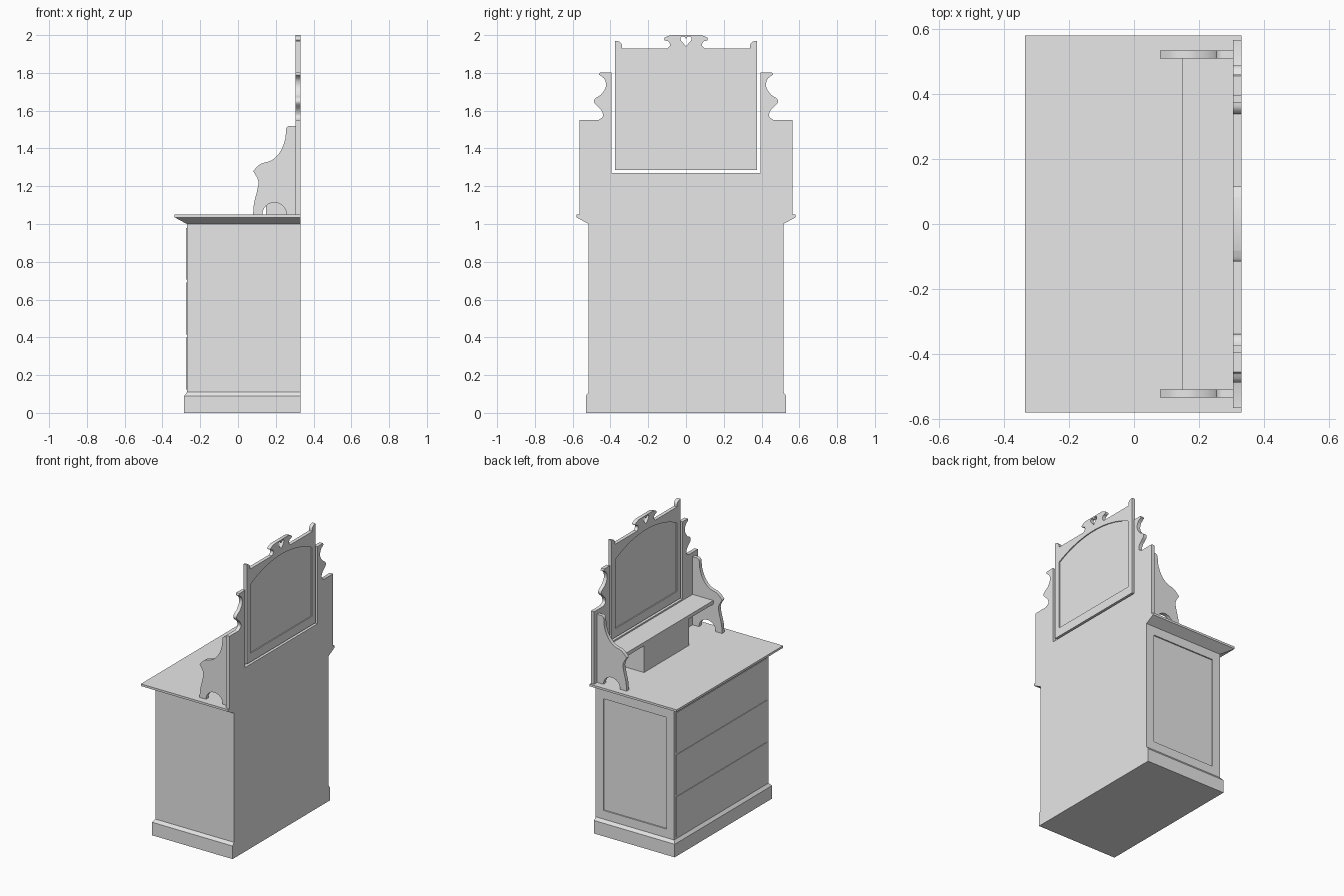
import bpy
import bmesh
import math
from mathutils import Matrix, Vector

cube = bpy.data.objects.get("Cube")
if cube:
    bpy.data.objects.remove(cube, do_unlink=True)

GREY = (0.8, 0.8, 0.8, 1)
paint = bpy.data.materials.new("plain_grey")
paint.use_nodes = True
paint.diffuse_color = GREY
paint.node_tree.nodes["Principled BSDF"].inputs["Base Color"].default_value = GREY

BACK = 0.33          # rear plane of the whole piece
PANEL = 0.305        # front plane of the upright boards


def finish(name, bm, smooth=False):
    bmesh.ops.recalc_face_normals(bm, faces=bm.faces)
    mesh = bpy.data.meshes.new(name)
    bm.to_mesh(mesh)
    bm.free()
    mesh.materials.append(paint)
    obj = bpy.data.objects.new(name, mesh)
    bpy.context.collection.objects.link(obj)
    if smooth:
        bpy.ops.object.select_all(action="DESELECT")
        obj.select_set(True)
        bpy.context.view_layer.objects.active = obj
        bpy.ops.object.shade_smooth_by_angle(angle=math.radians(35))
    return obj


def tiers(name, levels):
    """Stacked rectangles (height, front x, half width), flush at the back."""
    bm = bmesh.new()
    rings = [[bm.verts.new(p) for p in ((f, -w, z), (BACK, -w, z), (BACK, w, z), (f, w, z))]
             for z, f, w in levels]
    for low, high in zip(rings, rings[1:]):
        for i in range(4):
            j = (i + 1) % 4
            bm.faces.new((low[i], low[j], high[j], high[i]))
    bm.faces.new(rings[0][::-1])
    bm.faces.new(rings[-1])
    return bm


def box(name, x, y, z):
    bm = bmesh.new()
    bmesh.ops.create_cube(bm, size=1)
    for v in bm.verts:
        v.co = [lo + (c + 0.5) * (hi - lo) for c, (lo, hi) in zip(v.co, (x, y, z))]
    return finish(name, bm)


def flow(points, steps=4):
    """Catmull-Rom curve through the points."""
    p = [Vector(q) for q in points]
    p = [p[0]] + p + [p[-1]]
    out = []
    for a, b, c, d in zip(p, p[1:], p[2:], p[3:]):
        for k in range(steps):
            t = k / steps
            out.append(0.5 * (2 * b + (c - a) * t + (2 * a - 5 * b + 4 * c - d) * t ** 2
                              + (3 * b - a - 3 * c + d) * t ** 3))
    return [tuple(q) for q in out] + [points[-1]]


def mirrored(half):
    """Close a right-hand outline with its left-hand reflection."""
    return half + [(-a, b) for a, b in reversed(half) if abs(a) > 1e-5]


def plate(name, loops, axis, lo, hi):
    """Sawn board: outline plus holes, thickened along x or y."""
    curve = bpy.data.curves.new(name, "CURVE")
    curve.dimensions = "2D"
    curve.fill_mode = "BOTH"
    curve.extrude = (hi - lo) / 2
    for loop in loops:
        spline = curve.splines.new("POLY")
        spline.points.add(len(loop) - 1)
        for point, (a, b) in zip(spline.points, loop):
            point.co = (a, b, 0, 1)
        spline.use_cyclic_u = True
    temp = bpy.data.objects.new(name + "_outline", curve)
    bpy.context.collection.objects.link(temp)
    graph = bpy.context.evaluated_depsgraph_get()
    mesh = bpy.data.meshes.new_from_object(temp.evaluated_get(graph))
    bm = bmesh.new()
    bm.from_mesh(mesh)
    bpy.data.objects.remove(temp, do_unlink=True)
    bpy.data.meshes.remove(mesh)
    mid = (lo + hi) / 2
    if axis == "x":
        place = Matrix(((0, 0, 1, mid), (1, 0, 0, 0), (0, 1, 0, 0), (0, 0, 0, 1)))
    else:
        place = Matrix(((1, 0, 0, 0), (0, 0, -1, mid), (0, 1, 0, 0), (0, 0, 0, 1)))
    bm.transform(place)
    bmesh.ops.remove_doubles(bm, verts=bm.verts, dist=1e-5)
    return finish(name, bm, True)


# Plinth and worktop
finish("plinth", tiers("plinth", [(0, -0.285, 0.53), (0.09, -0.285, 0.53), (0.11, -0.27, 0.515)]))
finish("worktop", tiers("worktop", [(1.0, -0.27, 0.515), (1.035, -0.335, 0.58), (1.05, -0.335, 0.58)]))

# Cabinet with a sunken panel in one end
bm = tiers("cabinet", [(0.11, -0.27, 0.515), (1.0, -0.27, 0.515)])
bmesh.ops.recalc_face_normals(bm, faces=bm.faces)
end = [f for f in bm.faces if f.normal.y > 0.9]
bmesh.ops.inset_region(bm, faces=end, thickness=0.085)
bmesh.ops.inset_region(bm, faces=end, thickness=0.0005, depth=-0.008)
finish("cabinet", bm)

# Three drawer fronts
for i in range(3):
    z = 0.125 + i * 0.29
    box("drawer_front_%d" % (i + 1), (-0.274, -0.26), (-0.495, 0.495), (z, z + 0.275))

# Back board with scrolled posts around the mirror opening
scroll = flow([(0.465, 1.55), (0.44, 1.57), (0.45, 1.605), (0.485, 1.64), (0.48, 1.665),
               (0.45, 1.685), (0.425, 1.725), (0.43, 1.765), (0.46, 1.79)])
half_back = [(0.565, 1.05), (0.565, 1.55)] + scroll + [(0.455, 1.803), (0.395, 1.803), (0.395, 1.27)]
plate("back_board", [mirrored(half_back)], "x", PANEL, BACK)

# Mirror frame: eared corners, crest, heart cut-out and arched opening
ear = flow([(0.375, 1.97), (0.355, 1.966), (0.34, 1.95), (0.338, 1.928)])
crest = flow([(0.1, 1.928), (0.085, 1.945), (0.092, 1.965), (0.113, 1.973), (0.112, 1.987), (0.085, 1.998)])
frame = mirrored([(0.375, 1.285)] + ear + crest + [(0.08, 2.0)])
heart = mirrored([(0, 1.94)] + flow([(0.027, 1.972), (0.03, 1.985), (0.02, 1.993), (0.007, 1.99)])
                 + [(0, 1.98)])
arch = [(0.335 * math.cos(a), 1.82 + 0.08 * math.sin(a))
        for a in (math.pi * k / 24 for k in range(25))]
rise, reach = 0.08, 0.335
radius = (reach ** 2 + rise ** 2) / (2 * rise)
sweep = math.asin(reach / radius)
arch = [(radius * math.sin(t), 1.90 - radius + radius * math.cos(t))
        for t in (sweep * (1 - k / 10) for k in range(21))]
opening = [(-reach, 1.345), (reach, 1.345)] + arch
plate("mirror_frame", [frame, heart, opening], "x", PANEL, BACK)
plate("mirror_glass", [opening], "x", PANEL + 0.007, BACK - 0.007)

# Scrolled side brackets with an arched foot
front_edge = flow([(0.08, 1.05), (0.085, 1.11), (0.102, 1.18), (0.107, 1.23), (0.08, 1.28)])
top_edge = flow([(0.08, 1.28), (0.12, 1.318), (0.18, 1.338), (0.225, 1.385), (0.25, 1.45),
                 (0.255, 1.505), (0.27, 1.52)])
foot = [(0.193 + 0.064 * math.cos(a), 1.05 + 0.064 * math.sin(a))
        for a in (math.pi * k / 16 for k in range(17))]
bracket = front_edge + top_edge[1:] + [(PANEL, 1.52), (PANEL, 1.05)] + foot
for side, lo in (("left", 0.508), ("right", -0.533)):
    plate(side + "_bracket", [bracket], "y", lo, lo + 0.025)

# Shelf and the small box beneath it
box("shelf", (0.147, PANEL), (-0.508, 0.508), (1.235, 1.26))
box("trinket_box", (0.149, PANEL), (-0.245, 0.245), (1.05, 1.235))
